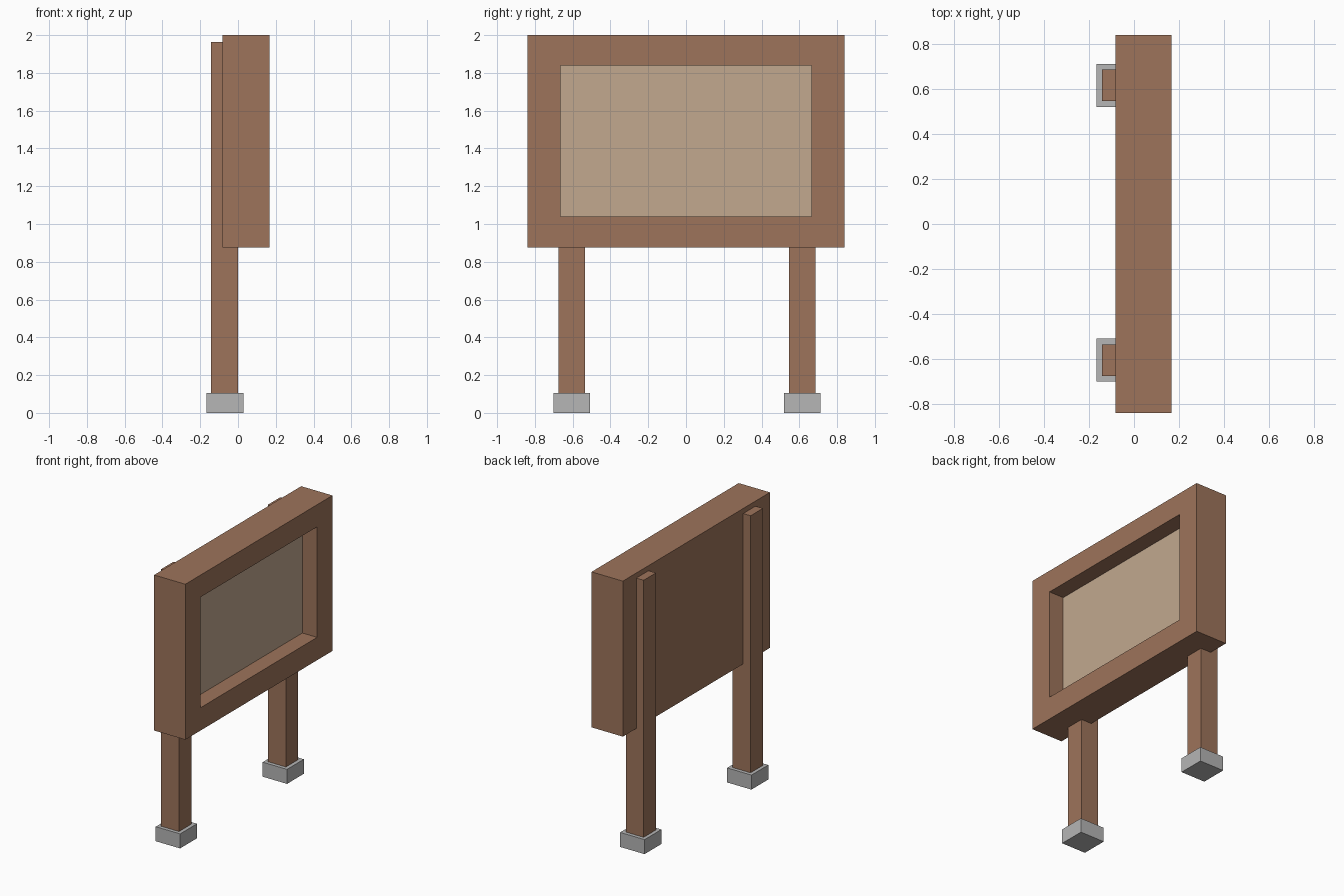
import bpy
import bmesh
from mathutils import Vector

if "Cube" in bpy.data.objects:
    bpy.data.objects.remove(bpy.data.objects["Cube"])


def material(name, rgb):
    mat = bpy.data.materials.new(name)
    mat.diffuse_color = (*rgb, 1.0)
    mat.use_nodes = True
    mat.node_tree.nodes["Principled BSDF"].inputs["Base Color"].default_value = mat.diffuse_color
    return mat


def box(name, lo, hi, mat, edit=None):
    """Axis-aligned box between two corners, with an optional bmesh edit."""
    lo, hi = Vector(lo), Vector(hi)
    bm = bmesh.new()
    bmesh.ops.create_cube(bm, size=1.0)
    bmesh.ops.scale(bm, vec=hi - lo, verts=bm.verts)
    bmesh.ops.translate(bm, vec=(lo + hi) / 2, verts=bm.verts)
    if edit:
        edit(bm)
    mesh = bpy.data.meshes.new(name)
    bm.to_mesh(mesh)
    bm.free()
    mesh.materials.append(mat)
    obj = bpy.data.objects.new(name, mesh)
    bpy.context.collection.objects.link(obj)
    return obj


wood = material("wood", (0.34, 0.174, 0.104))
tan = material("tan_board", (0.54, 0.393, 0.275))
concrete = material("concrete", (0.465, 0.465, 0.465))

FRONT_X, PANEL_X = 0.167, 0.049
MID_Z = 1.44


# Display case: box with a recess cut into its +x face
def cut_recess(bm):
    bm.normal_update()
    face = max(bm.faces, key=lambda f: f.normal.x)
    bmesh.ops.inset_individual(bm, faces=[face], thickness=0.05)
    for v in face.verts:
        v.co.y = 0.665 if v.co.y > 0 else -0.665
        v.co.z = 1.84 if v.co.z > MID_Z else 1.041
    floor = bmesh.ops.extrude_discrete_faces(bm, faces=[face])["faces"][0]
    for v in floor.verts:
        v.co.x = PANEL_X - 0.01


box("display_frame", (-0.083, -0.84, 0.876), (FRONT_X, 0.84, 2.0), wood, cut_recess)

# Pin board lining the recess
box("notice_panel", (PANEL_X - 0.02, -0.67, 1.036), (PANEL_X, 0.67, 1.845), tan)

# Posts and concrete footings
for side, y in (("left", -0.605), ("right", 0.616)):
    box(f"{side}_post", (-0.142, y - 0.07, 0.05), (0.001, y + 0.07, 1.963), wood)
    box(f"{side}_footing", (-0.167, y - 0.096, 0.0), (0.028, y + 0.096, 0.105), concrete)
